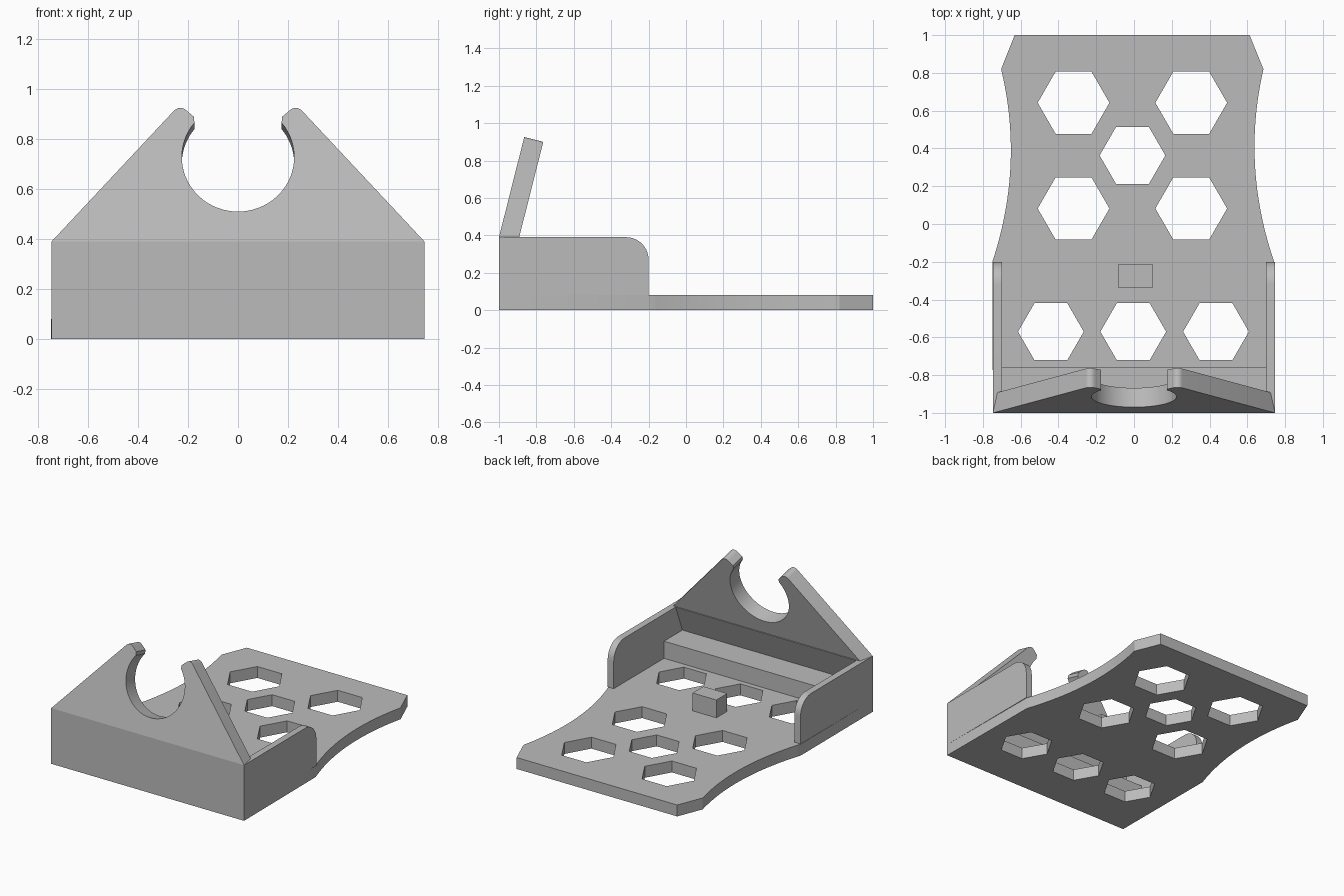
import bpy
from math import cos, sin, pi, radians, atan2
from mathutils import Matrix, Vector

cube = bpy.data.objects.get("Cube")
if cube:
    bpy.data.objects.remove(cube, do_unlink=True)

grey = bpy.data.materials.new("plain_grey")
grey.use_nodes = True
grey.diffuse_color = (0.5, 0.5, 0.5, 1)
grey.node_tree.nodes["Principled BSDF"].inputs["Base Color"].default_value = (0.5, 0.5, 0.5, 1)


def slab(name, loops, thickness, origin, u, v):
    """Fill flat loops (outline, then holes) in the u-v plane, thicken along u x v."""
    curve = bpy.data.curves.new(name, "CURVE")
    curve.dimensions = "2D"
    curve.fill_mode = "BOTH"
    curve.extrude = thickness / 2
    for loop in loops:
        spline = curve.splines.new("POLY")
        spline.points.add(len(loop) - 1)
        for p, (a, b) in zip(spline.points, loop):
            p.co = (a, b, 0, 1)
        spline.use_cyclic_u = True
    obj = bpy.data.objects.new(name, curve)
    bpy.context.collection.objects.link(obj)
    u, v = Vector(u).normalized(), Vector(v).normalized()
    n = u.cross(v)
    place = Matrix((u, v, n)).transposed().to_4x4()
    place.translation = Vector(origin) + n * thickness / 2
    bpy.ops.object.select_all(action="DESELECT")
    obj.select_set(True)
    bpy.context.view_layer.objects.active = obj
    bpy.ops.object.convert(target="MESH")
    obj = bpy.context.view_layer.objects.active
    obj.data.transform(place)
    obj.data.materials.clear()
    obj.data.materials.append(grey)
    bpy.ops.object.shade_smooth_by_angle(angle=radians(30))
    return obj


def arc(cx, cy, r, start, end, steps):
    angles = [radians(start + (end - start) * i / steps) for i in range(steps + 1)]
    return [(cx + r * cos(a), cy + r * sin(a)) for a in angles]


def hexagon(cx, cy, r):
    return arc(cx, cy, r, 0, 300, 5)


HALF, BASE, TOP = 0.747, 0.08, 0.39
X, Y, Z = (1, 0, 0), (0, 1, 0), (0, 0, 1)

# Base plate with waisted sides, chamfered rear corners and hexagonal holes
side = [(HALF, -1)]
for i in range(25):
    y = -0.2 + 1.02 * i / 24
    side.append((0.645 + 0.28 * (y - 0.4) ** 2, y))
side.append((0.622, 1))
outline = side + [(-x, y) for x, y in reversed(side)]
outline = [(x - 0.005 * (y + 1), y) for x, y in outline]
holes = [hexagon(x, y, 0.19) for x in (-0.32, 0.303) for y in (0.082, 0.642)]
holes += [hexagon(-0.008, 0.363, 0.174)]
holes += [hexagon(x, -0.57, 0.174) for x in (-0.44, -0.004, 0.434)]
slab("base_plate", [outline] + holes, BASE, (0, 0, 0), X, Y)

# Side walls with a rounded upper rear corner
wall = [(-1, BASE), (-0.2, BASE)] + arc(-0.32, TOP - 0.12, 0.12, 0, 90, 10) + [(-1, TOP)]
for name, x in (("right_wall", -HALF), ("left_wall", HALF - 0.047)):
    slab(name, [wall], 0.047, (x, 0, 0), Y, Z)

# Front wall with a ledge and an undercut behind it
front = [(-1, BASE), (-0.757, BASE), (-0.757, 0.2), (-0.96, 0.2), (-0.885, TOP), (-1, TOP)]
slab("front_wall", [front], 2 * HALF - 0.094, (-HALF + 0.047, 0, 0), Y, Z)

# Leaning cradle with an open round notch and rounded tips
notch = arc(0, 0.349, 0.225, -90, 39, 24)
tip = arc(0.228, 0.516, 0.036, 225, 45, 10)
tip = [(0.176, 0.515)] + arc(0.231, 0.518, 0.034, 135, 45, 6)
half = notch + tip + [(HALF, 0)]
cradle = [(-x, y) for x, y in reversed(half[1:])] + half
lean = (0, 0.135, 0.535)
# thickness runs toward the front, so start from the rear surface
rear = Vector((0, -1, TOP)) + Vector((0, 0.535, -0.135)).normalized() * 0.105
slab("cradle", [cradle], 0.105, rear, X, lean)

# Small locating block on the base
block = [(-0.085, -0.335), (0.1, -0.335), (0.1, -0.215), (-0.085, -0.215)]
slab("locating_block", [block], 0.125, (0, 0, BASE), X, Y)
